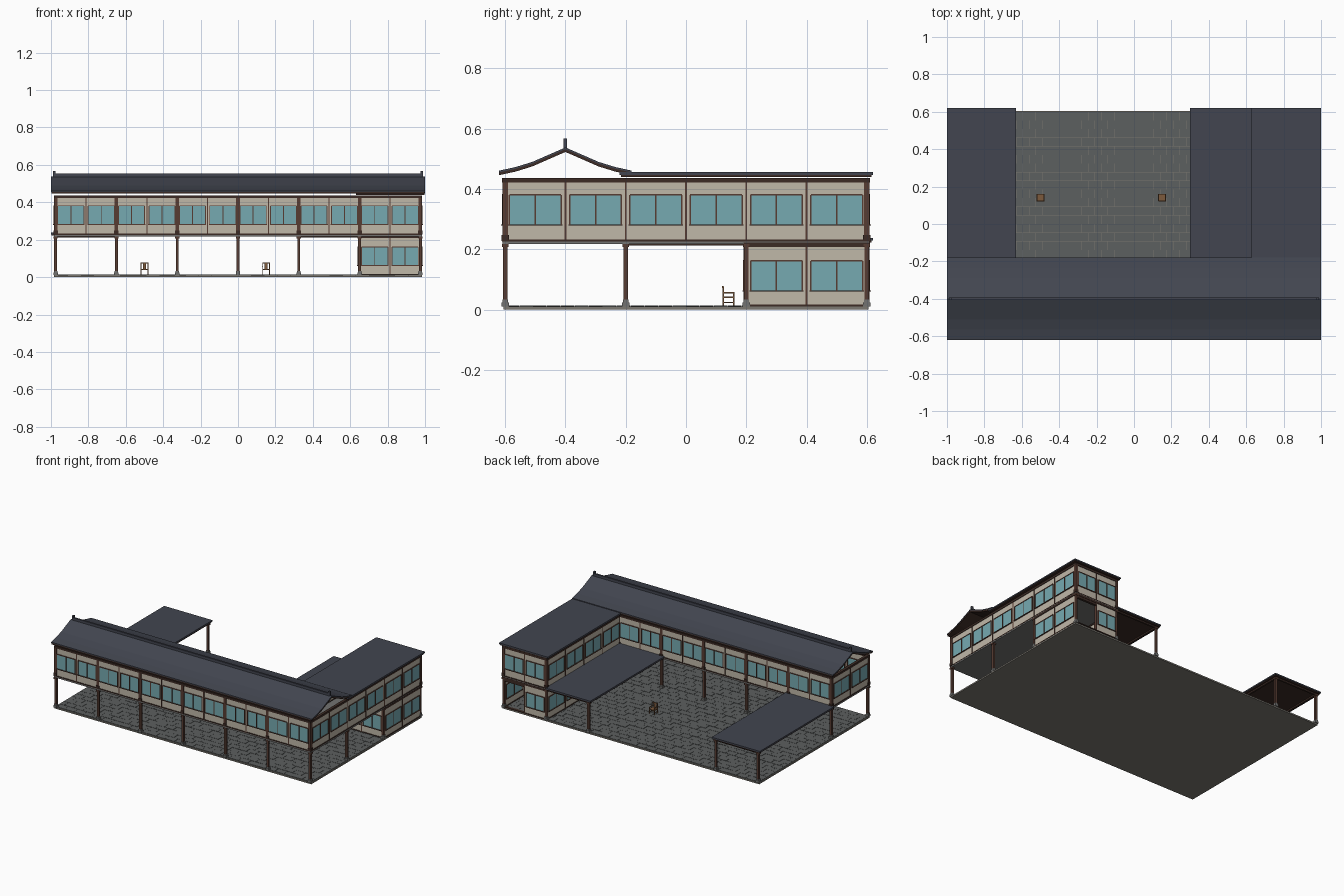
import bpy, bmesh, random
from mathutils import Vector

if "Cube" in bpy.data.objects:
    bpy.data.objects.remove(bpy.data.objects["Cube"])
random.seed(3)

def mat(name, c):
    m = bpy.data.materials.new(name)
    m.diffuse_color = (*c, 1)
    m.use_nodes = True
    m.node_tree.nodes["Principled BSDF"].inputs["Base Color"].default_value = m.diffuse_color
    return m

SLATE = mat("slate roof", (0.054, 0.060, 0.080))
WOOD = mat("brown timber", (0.095, 0.045, 0.032))
DARK = mat("dark timber", (0.045, 0.024, 0.018))
WALL = mat("beige plaster", (0.53, 0.48, 0.395))
GLASS = mat("teal glass", (0.18, 0.40, 0.44))
STONE = mat("grey stone", (0.17, 0.17, 0.165))
PAVE = mat("paving", (0.108, 0.116, 0.116))
BASE = mat("foundation", (0.20, 0.19, 0.165))
OAK = mat("chair wood", (0.20, 0.10, 0.045))

def boxes(name, material, lst):
    """One object made of boxes given as (x0, x1, y0, y1, z0, z1)."""
    me = bpy.data.meshes.new(name)
    bm = bmesh.new()
    for x0, x1, y0, y1, z0, z1 in lst:
        vs = bmesh.ops.create_cube(bm, size=1)["verts"]
        for v in vs:
            v.co = Vector((x1 if v.co.x > 0 else x0, y1 if v.co.y > 0 else y0,
                           z1 if v.co.z > 0 else z0))
    bm.to_mesh(me)
    bm.free()
    me.materials.append(material)
    ob = bpy.data.objects.new(name, me)
    bpy.context.collection.objects.link(ob)
    return ob

def cbox(x, y, w, z0, z1):
    return (x - w / 2, x + w / 2, y - w / 2, y + w / 2, z0, z1)

XS = [-0.975 + 0.325 * i for i in range(7)]
G0, G1 = 0.013, 0.218        # ground storey
U0, U1 = 0.228, 0.432        # upper storey

# foundation slab and staggered pavers
boxes("foundation_slab", BASE, [(-0.985, 0.985, -0.605, 0.605, 0, 0.010)])
pavers = []
rows, step = 26, 1.2 / 26
for r in range(rows):
    x = -0.98 - (0.035 if r % 2 else 0)
    while x < 0.98:
        a, b = max(x, -0.98), min(x + 0.07, 0.98)
        y = -0.6 + r * step
        pavers.append((a + 0.0007, b - 0.0007, y + 0.0007, y + step - 0.0007,
                       0.008, 0.012 + random.random() * 0.0015))
        x += 0.07
boxes("courtyard_paving", PAVE, pavers)

# columns with stone bases and bracket capitals
cols = [(x, y) for x in XS for y in (-0.6, -0.2)]
cols += [(-0.975, 0.6), (-0.65, 0.6), (0.325, 0.6), (0.65, 0.6), (0.975, 0.6),
         (0.65, 0.2), (0.975, 0.2)]
shaft, foot = [], []
for x, y in cols:
    shaft += [cbox(x, y, 0.015, G0, G1), cbox(x, y, 0.022, 0.207, G1)]
    foot += [cbox(x, y, 0.024, 0.010, 0.024), cbox(x, y, 0.019, 0.024, 0.033)]
boxes("ground_columns", WOOD, shaft)
boxes("column_bases", STONE, foot)

# upper posts along the long walls and at the wing corners
up, upfoot = [], []
for x, y in [(x, y) for x in XS for y in (-0.6, -0.2)] + [(0.65, 0.6), (0.975, 0.6)]:
    if (x, y) == (XS[6], -0.2):
        continue
    up.append(cbox(x, y, 0.019, U0, U1))
    upfoot.append(cbox(x, y, 0.024, U0, 0.248))
boxes("upper_posts", WOOD, up)
boxes("upper_post_bases", DARK, upfoot)

# upper floor plate (L shaped) and eave beams round the storeys
boxes("upper_floor", STONE, [(-0.984, 0.984, -0.609, -0.191, 0.217, U0),
                             (0.641, 0.984, -0.191, 0.609, 0.217, U0)])

plaster, glass, frame, studs, beams = [], [], [], [], []

def oriented(axis, f, t, a, b, z0, z1):
    """Box running a..b along an axis, t thick around the fixed coordinate f."""
    return (a, b, f - t, f + t, z0, z1) if axis == 'x' else (f - t, f + t, a, b, z0, z1)

def wall(axis, f, a, bay, n, base, door=()):
    """Plaster wall of n bays, two double windows in each bay."""
    top = base + (U1 - U0 if base > 0.1 else G1 - G0)
    half = bay / 2
    for i in range(2 * n):
        s = a + i * half
        if i > 0:
            studs.append(oriented(axis, f, 0.0085, s - 0.003, s + 0.003, base, top))
        if i in door:
            beams.append(oriented(axis, f, 0.008, s, s + half, top - 0.025, top))
            continue
        plaster.append(oriented(axis, f, 0.006, s, s + half, base, top))
        c, w = s + half / 2, half * 0.43
        z0, z1 = base + 0.055, base + 0.153
        if base < 0.1:
            z0, z1 = 0.064, 0.161
        glass.append(oriented(axis, f, 0.0075, c - w, c + w, z0, z1))
        for e in (c - w, c, c + w):
            frame.append(oriented(axis, f, 0.0105, e - 0.0025, e + 0.0025, z0, z1))
        frame.append(oriented(axis, f, 0.0105, c - w, c + w, z1 - 0.002, z1 + 0.003))
        frame.append(oriented(axis, f, 0.013, c - w - 0.004, c + w + 0.004, z0 - 0.004, z0))
    e = a + n * bay
    beams.append(oriented(axis, f, 0.010, a - 0.01, e + 0.01, top - 0.010, top + 0.004))
    beams.append(oriented(axis, f, 0.010, a - 0.01, e + 0.01, base - 0.002, base + 0.004))

# upper storey: long front hall
wall('x', -0.6, -0.975, 0.325, 6, U0)
wall('x', -0.2, -0.975, 0.325, 5, U0)
wall('y', -0.975, -0.6, 0.4, 1, U0)
# east side running over hall and wing, then wing inner and back walls
wall('y', 0.975, -0.6, 0.4, 3, U0)
wall('y', 0.65, -0.2, 0.4, 2, U0)
wall('x', 0.6, 0.65, 0.325, 1, U0)
# ground room with an open doorway at the back
wall('x', 0.2, 0.65, 0.325, 1, G0)
wall('y', 0.975, 0.2, 0.4, 1, G0)
wall('y', 0.65, 0.2, 0.4, 1, G0)
wall('x', 0.6, 0.65, 0.325, 1, G0, door=(1,))
boxes("plaster_walls", WALL, plaster)
boxes("window_glass", GLASS, glass)
boxes("window_frames", WOOD, frame)
boxes("wall_studs", WOOD, studs)
boxes("wall_beams", DARK, beams)

# flat roofs: tile sheet on a timber deck
def flat_roof(name, x0, x1, y0, y1, z):
    boxes(name + "_tiles", SLATE, [(x0, x1, y0, y1, z - 0.009, z)])
    boxes(name + "_deck", DARK, [(x0 + 0.004, x1 - 0.004, y0 + 0.004, y1 - 0.004,
                                  z - 0.016, z - 0.009)])

flat_roof("wing_roof", 0.627, 1.0, -0.22, 0.62, 0.456)
flat_roof("east_walkway_roof", 0.3, 0.645, -0.195, 0.62, 0.238)
flat_roof("west_walkway_roof", -1.0, -0.63, -0.195, 0.62, 0.238)
edge = []
for x in (-0.975, -0.65, 0.325):
    edge.append((x - 0.006, x + 0.006, -0.2, 0.6, 0.212, 0.223))
for a, b in ((-0.975, -0.65), (0.325, 0.65)):
    edge.append((a, b, 0.594, 0.606, 0.212, 0.223))
boxes("walkway_beams", DARK, edge)

# curved gable roof swept along x
HALF = [(0, 0.538), (0.055, 0.514), (0.11, 0.490), (0.165, 0.473), (0.22, 0.461)]

def gable(name, material, hi, lo, xe):
    line = [(-d, z) for d, z in reversed(HALF)] + HALF[1:]
    prof = [(y, z - hi) for y, z in line] + [(y, z - lo) for y, z in reversed(line)]
    n, m = len(prof), len(line)
    bm = bmesh.new()
    L = [bm.verts.new((-xe, -0.4 + y, z)) for y, z in prof]
    R = [bm.verts.new((xe, -0.4 + y, z)) for y, z in prof]
    for i in range(n):
        j = (i + 1) % n
        bm.faces.new((L[i], L[j], R[j], R[i]))
    for s in (L, R):
        for i in range(m - 1):
            bm.faces.new((s[i], s[i + 1], s[n - 2 - i], s[n - 1 - i]))
    bmesh.ops.recalc_face_normals(bm, faces=bm.faces)
    me = bpy.data.meshes.new(name)
    bm.to_mesh(me)
    bm.free()
    me.materials.append(material)
    bpy.context.collection.objects.link(bpy.data.objects.new(name, me))

gable("gable_roof_tiles", SLATE, 0, 0.006, 1.0)
gable("gable_roof_deck", DARK, 0.006, 0.015, 0.998)
boxes("ridge_cap", SLATE, [(-0.99, 0.99, -0.406, -0.394, 0.530, 0.553)]
      + [(s - 0.006, s + 0.006, -0.406, -0.394, 0.535, 0.567) for s in (-0.982, 0.982)])

# two courtyard armchairs
for k, cx in enumerate((-0.5, 0.15)):
    cy, h = 0.141, 0.018
    parts = [(cx - 0.02, cx + 0.02, cy - 0.02, cy + 0.02, 0.039, 0.044),
             (cx - 0.02, cx + 0.02, cy - 0.021, cy - 0.016, 0.072, 0.079),
             (cx - 0.009, cx + 0.009, cy - 0.020, cy - 0.017, 0.044, 0.072)]
    for s in (-1, 1):
        x = cx + s * h
        parts += [cbox(x, cy - h, 0.0045, 0.012, 0.077), cbox(x, cy + h, 0.0045, 0.012, 0.056),
                  (x - 0.0025, x + 0.0025, cy - h, cy + h + 0.002, 0.054, 0.058),
                  (x - 0.0015, x + 0.0015, cy - h, cy + h, 0.022, 0.025)]
    boxes("chair_%d" % (k + 1), OAK, parts)
